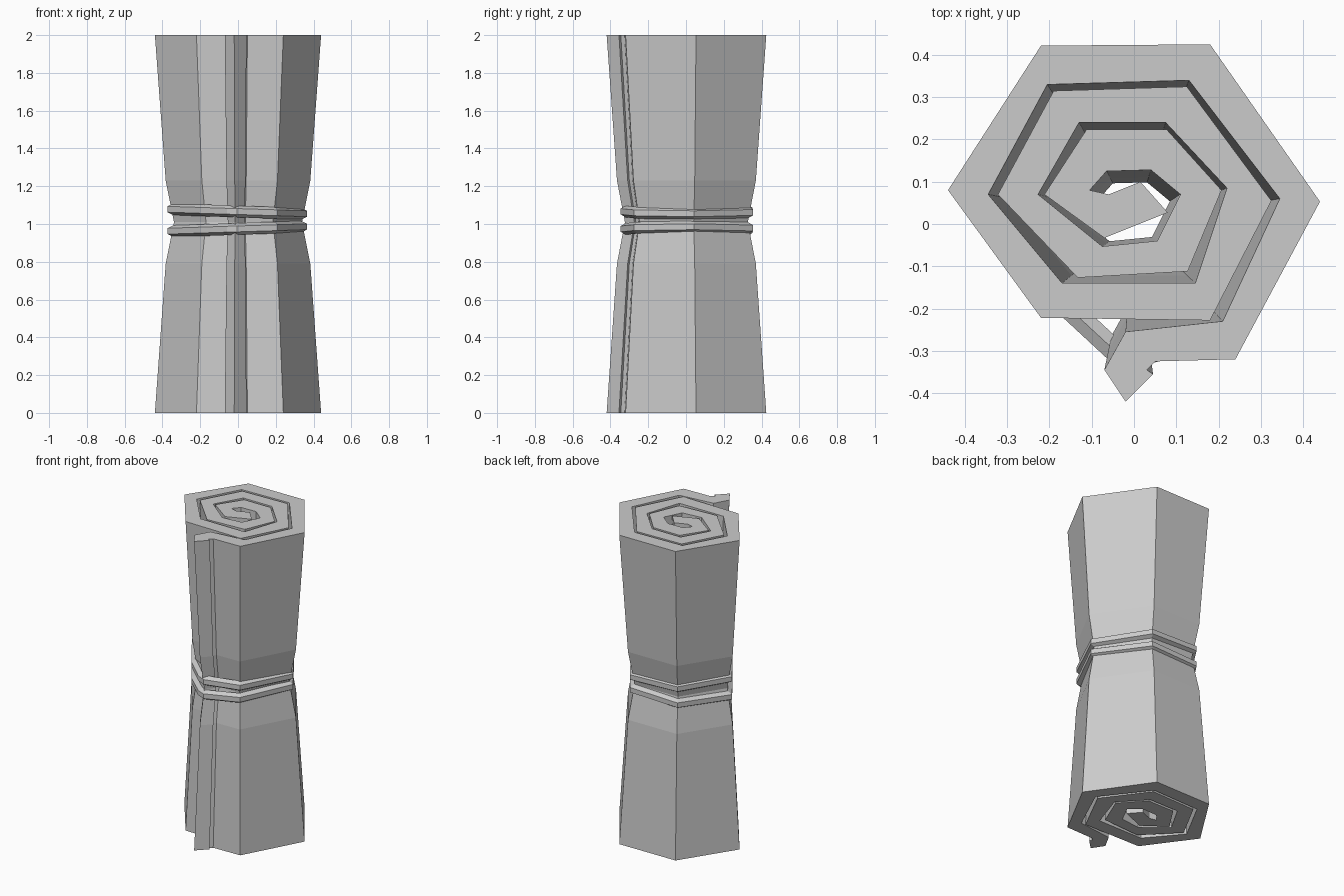
import bpy, bmesh
from math import cos, sin, tau
from mathutils import Vector

if "Cube" in bpy.data.objects:
    bpy.data.objects.remove(bpy.data.objects["Cube"])


def make_object(name, bm):
    bmesh.ops.recalc_face_normals(bm, faces=bm.faces)
    mesh = bpy.data.meshes.new(name)
    bm.to_mesh(mesh)
    bm.free()
    obj = bpy.data.objects.new(name, mesh)
    bpy.context.collection.objects.link(obj)
    return obj


def bridge(bm, a, b):
    n = len(a)
    for i in range(n):
        bm.faces.new((a[i], a[(i + 1) % n], b[(i + 1) % n], b[i]))


# Rolled sheet outline: outer side winding inwards, then inner side back out
outer_side = [
    (-0.02, -0.42), (0.045, -0.355), (0.03, -0.345), (0.05, -0.325),
    (0.24, -0.32), (0.44, 0.053), (0.18, 0.425), (-0.22, 0.422),
    (-0.44, 0.08), (-0.22, -0.222), (0.18, -0.228),
    (0.325, 0.055), (0.125, 0.325), (-0.19, 0.315), (-0.322, 0.07),
    (-0.133, -0.127), (0.127, -0.112), (0.207, 0.08), (0.077, 0.224),
    (-0.112, 0.224), (-0.212, 0.07), (-0.07, -0.033), (0.08, 0.027)]
inner_side = [
    (0.015, 0.10), (-0.06, 0.07), (-0.105, 0.08), (-0.065, 0.125),
    (0.04, 0.128), (0.11, 0.07), (0.055, -0.04), (-0.075, -0.053),
    (-0.227, 0.07), (-0.13, 0.24), (0.075, 0.24), (0.22, 0.085),
    (0.145, -0.14), (-0.17, -0.14), (-0.345, 0.07), (-0.205, 0.33),
    (0.13, 0.34), (0.345, 0.06), (0.21, -0.23), (-0.02, -0.255),
    (-0.07, -0.345)]
outline = outer_side + inner_side

# Height and scale of each level, pinched at the waist
levels = [(0, 1), (0.79, 0.87), (1.01, 0.77), (1.23, 0.87), (2, 1)]
bm = bmesh.new()
rings = [[bm.verts.new((x * s, y * s, z)) for x, y in outline] for z, s in levels]
for a, b in zip(rings, rings[1:]):
    bridge(bm, a, b)
bm.faces.new(rings[0])
bm.faces.new(rings[-1])
make_object("rolled_sheet", bm)

# Two cords around the waist, tilted in opposite directions
cord_path = [Vector(p) for p in [
    (0.335, 0.04), (0.14, 0.328), (-0.17, 0.326), (-0.342, 0.062),
    (-0.18, -0.175), (-0.045, -0.30), (-0.005, -0.318), (0.19, -0.255)]]


def cord(name, side):
    bm = bmesh.new()
    n = len(cord_path)
    loops = []
    for i, p in enumerate(cord_path):
        d1 = (p - cord_path[i - 1]).normalized()
        d2 = (cord_path[(i + 1) % n] - p).normalized()
        n1, n2 = Vector((d1.y, -d1.x)), Vector((d2.y, -d2.x))
        m = (n1 + n2) / (1 + n1.dot(n2))
        z = 1.02 + side * (0.046 - 0.035 * p.x)
        loop = []
        for k in range(6):
            a = tau * (k + 0.5) / 6
            q = p + m * 0.03 * cos(a)
            loop.append(bm.verts.new((q.x, q.y, z + 0.031 * sin(a))))
        loops.append(loop)
    for i in range(n):
        bridge(bm, loops[i], loops[(i + 1) % n])
    make_object(name, bm)


cord("upper_cord", 1)
cord("lower_cord", -1)
